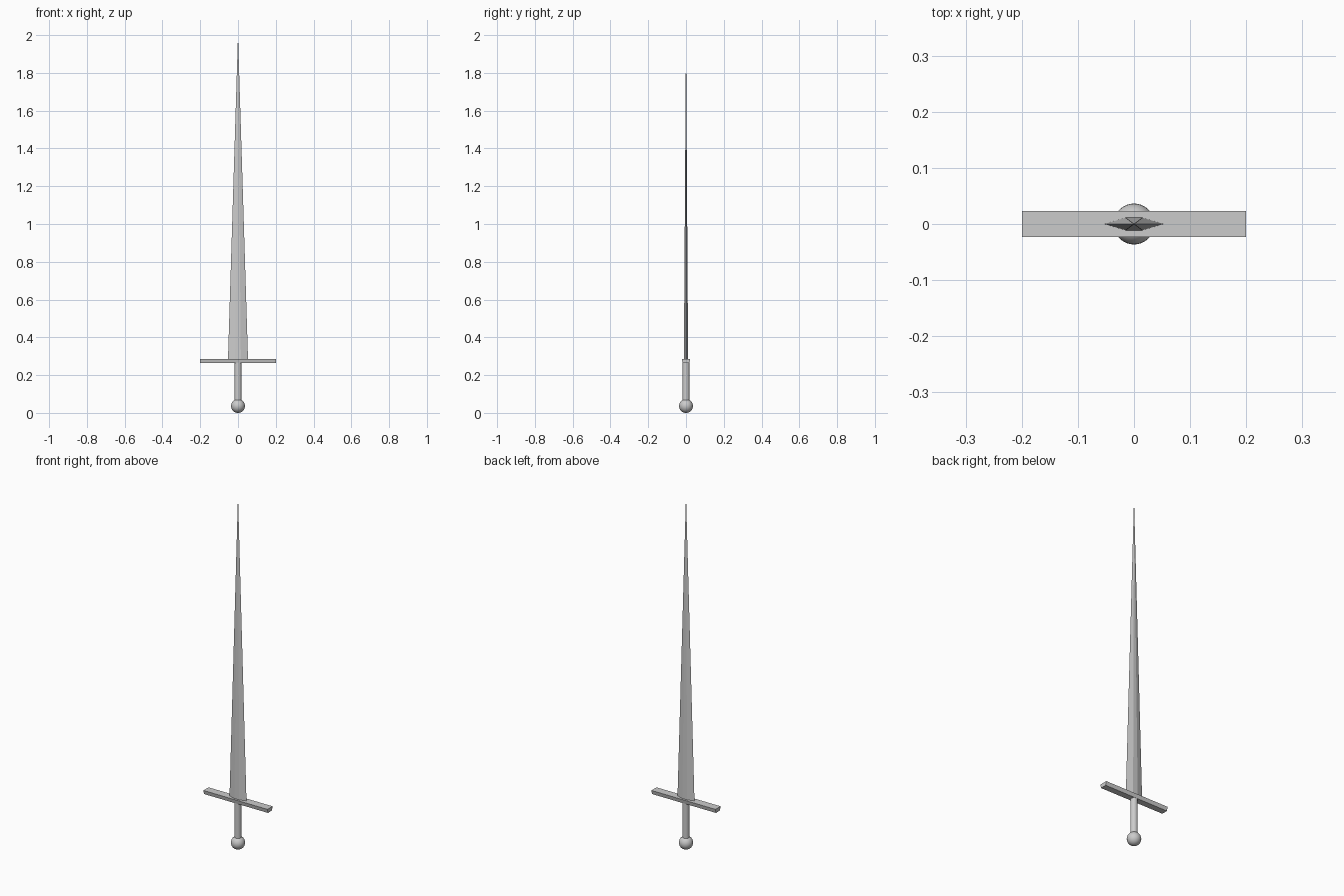
import bpy

if "Cube" in bpy.data.objects:
    bpy.data.objects.remove(bpy.data.objects["Cube"])


def make_mesh(name, verts, faces):
    mesh = bpy.data.meshes.new(name)
    mesh.from_pydata(verts, [], faces)
    obj = bpy.data.objects.new(name, mesh)
    bpy.context.collection.objects.link(obj)
    return obj


# Pommel: smooth ball at the bottom
bpy.ops.mesh.primitive_uv_sphere_add(segments=32, ring_count=16, radius=0.0365,
                                     location=(0, 0, 0.0365))
bpy.context.object.name = "pommel"
bpy.ops.object.shade_smooth()

# Grip: round bar between pommel and guard
bpy.ops.mesh.primitive_cylinder_add(vertices=32, radius=0.0185, depth=0.21,
                                    location=(0, 0, 0.165))
bpy.context.object.name = "grip"
bpy.ops.object.shade_smooth_by_angle()

# Crossguard: bar with a section slightly narrower at the bottom
section = [(-0.018, 0.264), (0.018, 0.264), (0.0228, 0.286), (-0.0228, 0.286)]
verts = [(x, y, z) for x in (-0.2, 0.2) for y, z in section]
sides = [(i, i + 4, (i + 1) % 4 + 4, (i + 1) % 4) for i in range(4)]
make_mesh("crossguard", verts, [(0, 1, 2, 3), (7, 6, 5, 4)] + sides)

# Blade: flattened six-sided section tapering straight to a point
outline = [(0.053, 0), (0.015, 0.0112), (-0.015, 0.0112),
           (-0.053, 0), (-0.015, -0.0112), (0.015, -0.0112)]
verts = [(x, y, 0.284) for x, y in outline] + [(0, 0, 2.0)]
faces = [(i, (i + 1) % 6, 6) for i in range(6)] + [(5, 4, 3, 2, 1, 0)]
make_mesh("blade", verts, faces)

# Consistent outward faces on the crossguard
import bmesh
mesh = bpy.data.objects["crossguard"].data
bm = bmesh.new()
bm.from_mesh(mesh)
bmesh.ops.recalc_face_normals(bm, faces=bm.faces)
bm.to_mesh(mesh)
bm.free()
